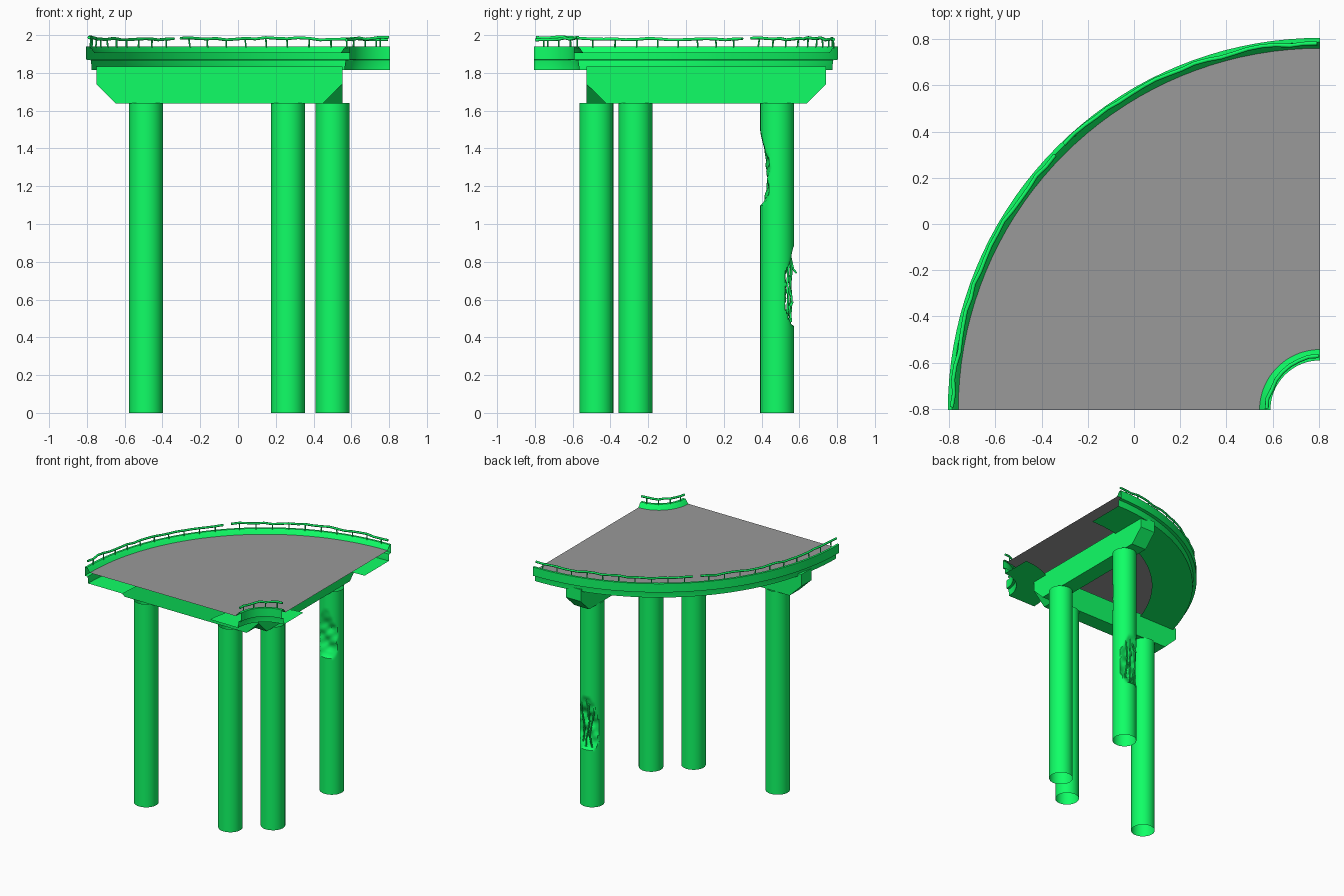
import bpy, bmesh, math, random
from mathutils import Vector

if "Cube" in bpy.data.objects:
    bpy.data.objects.remove(bpy.data.objects["Cube"])

random.seed(4)
CX, CY = 0.805, -0.805          # centre of the bend
SEG = 36
green = bpy.data.materials.new("green")
green.diffuse_color = (0.005, 1.0, 0.133, 1)
green.use_nodes = True
green.node_tree.nodes["Principled BSDF"].inputs["Base Color"].default_value = green.diffuse_color
grey = bpy.data.materials.new("asphalt")
grey.diffuse_color = (0.32, 0.32, 0.32, 1)
grey.use_nodes = True
grey.node_tree.nodes["Principled BSDF"].inputs["Base Color"].default_value = grey.diffuse_color


def finish(name, bm, mat=green, smooth=True):
    bmesh.ops.recalc_face_normals(bm, faces=bm.faces)
    me = bpy.data.meshes.new(name)
    bm.to_mesh(me)
    bm.free()
    ob = bpy.data.objects.new(name, me)
    bpy.context.collection.objects.link(ob)
    me.materials.append(mat)
    if smooth:
        bpy.context.view_layer.objects.active = ob
        bpy.ops.object.select_all(action='DESELECT')
        ob.select_set(True)
        bpy.ops.object.shade_smooth_by_angle(angle=math.radians(30))
    return ob


def bend(r, t, z):
    """Point on the quarter bend; t runs 0..1 from the back end to the front end."""
    a = math.pi / 2 * (1 + t)
    return Vector((CX + r * math.cos(a), CY + r * math.sin(a), z))


def sweep(name, profile, mat=green):
    bm = bmesh.new()
    rows = [[bm.verts.new(bend(r, i / SEG, z)) for r, z in profile] for i in range(SEG + 1)]
    for a, b in zip(rows, rows[1:]):
        for j in range(len(profile) - 1):
            bm.faces.new((a[j], a[j + 1], b[j + 1], b[j]))
    return finish(name, bm, mat)


def rods(name, paths, radius):
    cu = bpy.data.curves.new(name, 'CURVE')
    cu.dimensions = '3D'
    cu.bevel_depth = radius
    cu.bevel_resolution = 1
    cu.use_fill_caps = True
    for pts in paths:
        sp = cu.splines.new('POLY')
        sp.points.add(len(pts) - 1)
        for p, co in zip(sp.points, pts):
            p.co = (*co, 1)
    ob = bpy.data.objects.new(name, cu)
    bpy.context.collection.objects.link(ob)
    cu.materials.append(green)


# Road surface
sweep("road_surface", [(0.26, 1.905), (1.57, 1.905)], grey)

# Kerb walls with overhang, fascia and bottom flange
sweep("outer_kerb", [(1.565, 1.905), (1.573, 1.915), (1.582, 1.93), (1.592, 1.94), (1.61, 1.94),
                     (1.61, 1.87), (1.585, 1.868), (1.58, 1.836), (1.58, 1.815), (1.27, 1.815)])
sweep("inner_kerb", [(0.262, 1.905), (0.254, 1.915), (0.245, 1.93), (0.235, 1.94), (0.215, 1.94),
                     (0.215, 1.87), (0.235, 1.868), (0.24, 1.836), (0.24, 1.815), (0.49, 1.815)])


# Bent guard rails on thin posts
def guard_rail(name, r, t0, t1, posts):
    n = posts * 2
    rail, stubs = [], []
    dr = dz = 0
    for i in range(n + 1):
        t = t0 + (t1 - t0) * i / n
        dr = 0.6 * dr + random.uniform(-0.007, 0.007)
        dz = 0.6 * dz + random.uniform(-0.006, 0.006)
        z = min(1.991, 1.982 + dz)
        rail.append(bend(r + dr, t, z))
        if i % 2:
            stubs.append([bend(r, t, 1.93), bend(r + dr, t, z)])
    rods(name + "_bar", [rail], 0.0085)
    rods(name + "_posts", stubs, 0.0045)


guard_rail("outer_rail_back", 1.59, 0.005, 0.488, 10)
guard_rail("outer_rail_front", 1.59, 0.512, 0.995, 10)
guard_rail("inner_rail", 0.235, 0.02, 0.98, 4)


# Pier cap beams with chamfered ends; along x or along y
def cap_beam(name, along_y, lo, hi, c0, c1):
    prof = [(lo, 1.835), (lo, 1.74), (lo + 0.105, 1.637), (hi - 0.105, 1.637), (hi, 1.74), (hi, 1.835)]
    bm = bmesh.new()
    a, b = [[bm.verts.new((c, u, z) if along_y else (u, c, z)) for u, z in prof] for c in (c0, c1)]
    bm.faces.new(a)
    bm.faces.new(b[::-1])
    for i in range(len(prof)):
        j = (i + 1) % len(prof)
        bm.faces.new((a[i], b[i], b[j], a[j]))
    finish(name, bm, smooth=False)


cap_beam("front_cap_beam", False, -0.75, 0.552, -0.527, -0.40)
cap_beam("right_cap_beam", True, -0.526, 0.742, 0.42, 0.553)


# Open round columns; a gouge is (direction, low z, high z, depth)
R, H = 0.09, 1.64


def column(name, x, y, gouges=()):
    n, rings = (64, 100) if gouges else (32, 1)
    bm = bmesh.new()
    rows = []
    for k in range(rings + 1):
        z = H * k / rings
        row = []
        for i in range(n):
            a = 2 * math.pi * i / n
            r = R
            for d, lo, hi, depth in gouges:
                off = (a - d + math.pi) % (2 * math.pi) - math.pi
                if lo < z < hi and abs(off) < 1.1:
                    s = min(1, 3 * (z - lo) / (hi - lo) + 0.45, 2.2 * (hi - z) / (hi - lo) + 0.1)
                    s *= 0.9 + 0.13 * math.sin(38 * z + 2 * off) + 0.07 * math.sin(83 * z - 4 * off)
                    r = min(r, (R - depth * s) / math.cos(off))
            row.append(bm.verts.new((x + r * math.cos(a), y + r * math.sin(a), z)))
        rows.append(row)
    for a, b in zip(rows, rows[1:]):
        for i in range(n):
            j = (i + 1) % n
            bm.faces.new((a[i], a[j], b[j], b[i]))
    finish(name, bm)


column("front_left_column", -0.487, -0.475)
column("front_middle_column", 0.265, -0.475)
column("right_middle_column", 0.5, -0.268)
column("damaged_column", 0.5, 0.483, [
    (math.radians(-86), 1.10, 1.48, 0.044),
    (math.radians(93), 0.47, 0.88, 0.058)])

# Bent reinforcing bars in the lower gouge
bars = []
for i, x in enumerate((0.455, 0.495, 0.535)):
    bars.append([(x + 0.01 * math.sin(k * 1.1 + i), 0.547 + 0.011 * math.sin(k * 0.9 + 2 * i), 0.48 + 0.065 * k)
                 for k in range(7)])
bars.append([(0.48, 0.535, 0.86), (0.478, 0.556, 0.81), (0.475, 0.568, 0.76), (0.47, 0.585, 0.74)])
bars.append([(0.47, 0.53, 0.48), (0.472, 0.545, 0.54), (0.47, 0.565, 0.59)])
rods("exposed_bars", bars, 0.006)
